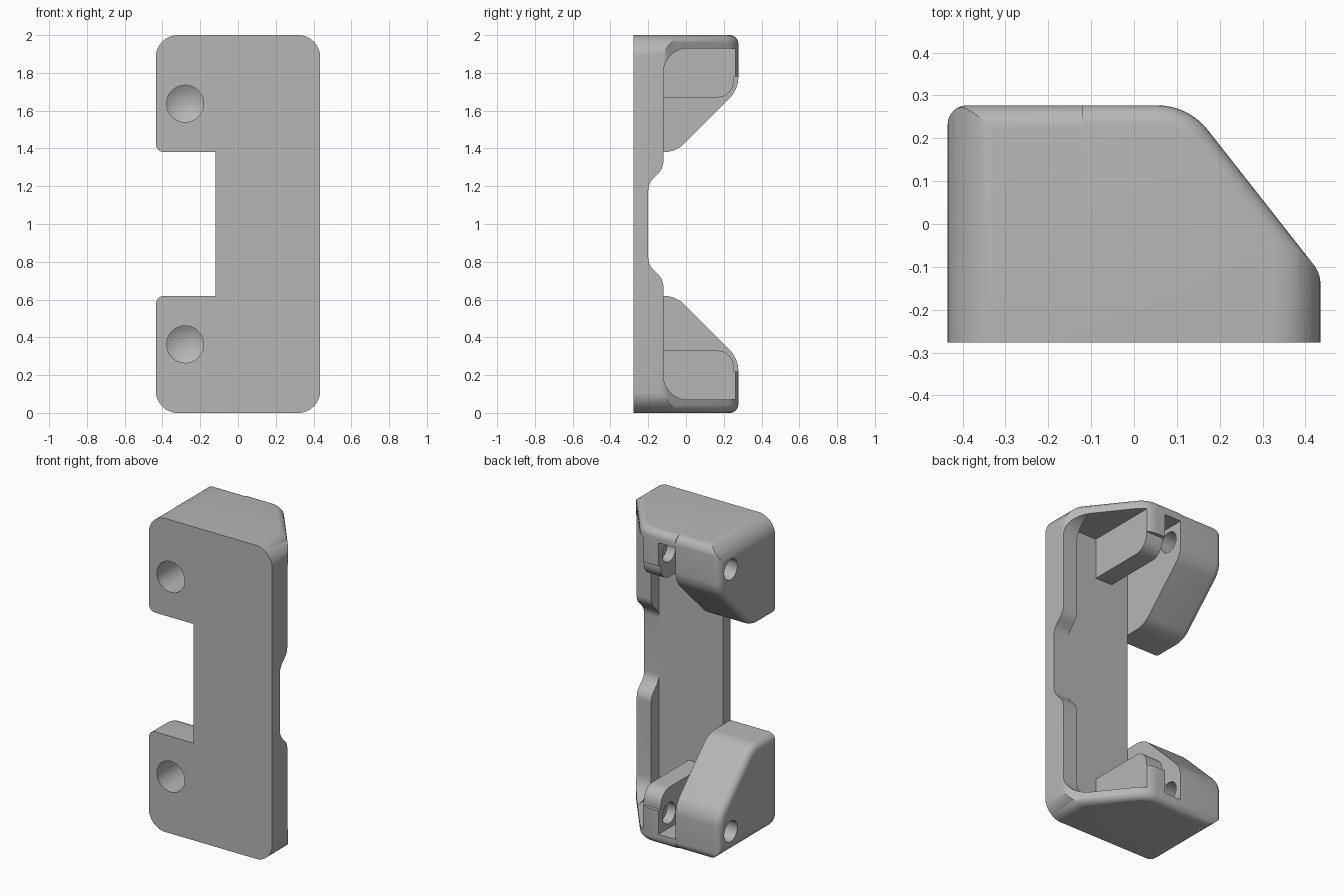
import bpy, bmesh, math
from mathutils import Matrix, Vector

cube = bpy.data.objects.get("Cube")
if cube:
    bpy.data.objects.remove(cube, do_unlink=True)

grey = bpy.data.materials.new("plain_grey")
grey.use_nodes = True
grey.diffuse_color = (0.47, 0.47, 0.47, 1)
grey.node_tree.nodes["Principled BSDF"].inputs["Base Color"].default_value = grey.diffuse_color


def fillet(corners, steps=8):
    """Round each (u, v, radius) corner of a closed outline."""
    out = []
    for i, (u, v, r) in enumerate(corners):
        p = Vector((u, v))
        if r == 0:
            out.append(p)
            continue
        a = (Vector(corners[i - 1][:2]) - p).normalized()
        b = (Vector(corners[(i + 1) % len(corners)][:2]) - p).normalized()
        half = a.angle(b) / 2
        centre = p + (a + b).normalized() * (r / math.sin(half))
        start = p + a * (r / math.tan(half)) - centre
        end = p + b * (r / math.tan(half)) - centre
        sweep = math.pi - 2 * half
        for k in range(steps + 1):
            t = k / steps
            out.append(centre + (start * math.sin((1 - t) * sweep)
                                 + end * math.sin(t * sweep)) / math.sin(sweep))
    return out


def symmetric(half):
    """Complete an outline given for the upper half."""
    return [(y, -z, r) for y, z, r in reversed(half)] + half


def finish(bm, name):
    bmesh.ops.recalc_face_normals(bm, faces=bm.faces)
    mesh = bpy.data.meshes.new(name)
    bm.to_mesh(mesh)
    bm.free()
    mesh.materials.append(grey)
    obj = bpy.data.objects.new(name, mesh)
    bpy.context.collection.objects.link(obj)
    obj.location.z = 1
    return obj


def prism(name, corners, axis, lo, hi, rounded_edge=None, radius=0.045):
    """Extrude an outline along an axis, optionally rounding some edges."""
    place = {"x": lambda u, v, t: (t, u, v),
             "y": lambda u, v, t: (u, t, v),
             "z": lambda u, v, t: (u, v, t)}[axis]
    bm = bmesh.new()
    points = fillet(corners)
    ends = [[bm.verts.new(place(p.x, p.y, t)) for p in points] for t in (lo, hi)]
    for ring in ends:
        bm.faces.new(ring)
    n = len(points)
    for i in range(n):
        j = (i + 1) % n
        bm.faces.new((ends[0][i], ends[0][j], ends[1][j], ends[1][i]))
    bmesh.ops.recalc_face_normals(bm, faces=bm.faces)
    if rounded_edge:
        edges = [e for e in bm.edges if rounded_edge(e.verts[0].co, e.verts[1].co)]
        bmesh.ops.bevel(bm, geom=edges, offset=radius, segments=6,
                        profile=0.5, affect="EDGES", clamp_overlap=True)
    return finish(bm, name)


def drill(name, base, axis, length, radius, tip=0):
    """Round cutter with an optional pointed end."""
    bm = bmesh.new()
    bmesh.ops.create_cone(bm, cap_ends=True, segments=40, radius1=radius,
                          radius2=radius, depth=length)
    bmesh.ops.translate(bm, verts=bm.verts, vec=(0, 0, length / 2))
    if tip:
        cap = [f for f in bm.faces if f.calc_center_median().z > length - 0.001]
        point = bmesh.ops.poke(bm, faces=cap)["verts"][0]
        point.co.z += tip
    turn = Vector((0, 0, 1)).rotation_difference(Vector(axis)).to_matrix().to_4x4()
    bm.transform(Matrix.Translation(base) @ turn)
    return finish(bm, name)


def activate(obj):
    bpy.ops.object.select_all(action="DESELECT")
    obj.select_set(True)
    bpy.context.view_layer.objects.active = obj


def boolean(obj, cutter, operation="DIFFERENCE", keep=False):
    activate(obj)
    mod = obj.modifiers.new("cut", "BOOLEAN")
    mod.object, mod.operation, mod.solver = cutter, operation, "EXACT"
    bpy.ops.object.modifier_apply(modifier=mod.name)
    if not keep:
        bpy.data.objects.remove(cutter, do_unlink=True)


FRONT, BACK, SIDE, SPLIT = -0.277, 0.277, 0.435, -0.12
FLOOR, WALL = -0.2, 0.93

# Rounded silhouette shared by every part
silhouette = prism("silhouette_cutter",
                   [(x * (SIDE + 0.001), z * 1.001, 0.12)
                    for x, z in ((-1, -1), (1, -1), (1, 1), (-1, 1))], "y", -1, 1)
silhouette.hide_render = True

# Back plate with its two end caps
shell = prism("plate_and_caps",
              [(SPLIT, FRONT, 0), (SIDE, FRONT, 0), (SIDE, -0.115, 0.07),
               (0.127, BACK, 0.15), (SPLIT, BACK, 0)], "z", -1, 1,
              lambda a, b: abs(a.z - b.z) < 1e-5 and max(a.y, b.y) > FRONT + 0.01
              and max(a.x, b.x) > SPLIT + 0.01)
boolean(shell, silhouette, "INTERSECT", keep=True)

# Hollow between the caps, leaving one lug at each end
full = symmetric([(FLOOR, WALL, 0), (0.5, WALL, 0)])
lugs = symmetric([(FLOOR, 0.67, 0), (0.255, 0.67, 0.09), (0.255, 0.78, 0), (0.5, 0.78, 0)])
rim = symmetric([(FLOOR, 0.215, 0.09), (-0.12, 0.295, 0.09), (-0.12, WALL, 0.13), (0.5, WALL, 0)])
for outline, lo, hi in ((lugs, -0.5, 0.33), (full, -0.51, 0.0),
                        (full, 0.12, 0.33), (rim, 0.329, 1)):
    boolean(shell, prism("hollow_cutter", outline, "x", lo, hi))

# Sloping side block, rounded on its outer edges
block = prism("side_block",
              [(FRONT, 0.38, 0), (-0.055, 0.38, 0.157), (BACK, 0.712, 0.16),
               (BACK, 1, 0.055), (FRONT, 1, 0)], "x", -SIDE, SPLIT,
              lambda a, b: max(a.x, b.x) < -SIDE + 1e-5 and max(a.y, b.y) > FRONT + 0.01)
boolean(block, silhouette, "INTERSECT")

# Pointed mounting hole in the front and pin hole through the side
boolean(block, drill("screw_cutter", (-0.28, -0.4, 0.637), (0, 1, 0), 0.4, 0.098, 0.06))
for part, signs in ((block, (1,)), (shell, (1, -1))):
    for s in signs:
        boolean(part, drill("pin_cutter", (-0.6, 0.17, 0.835 * s), (1, 0, 0), 0.66, 0.066))

# Repeat the block at the other end
activate(block)
mirror = block.modifiers.new("mirror", "MIRROR")
mirror.use_axis = (False, False, True)
bpy.ops.object.modifier_apply(modifier=mirror.name)

for part in (shell, block):
    activate(part)
    bpy.ops.object.shade_smooth_by_angle(angle=math.radians(30))
